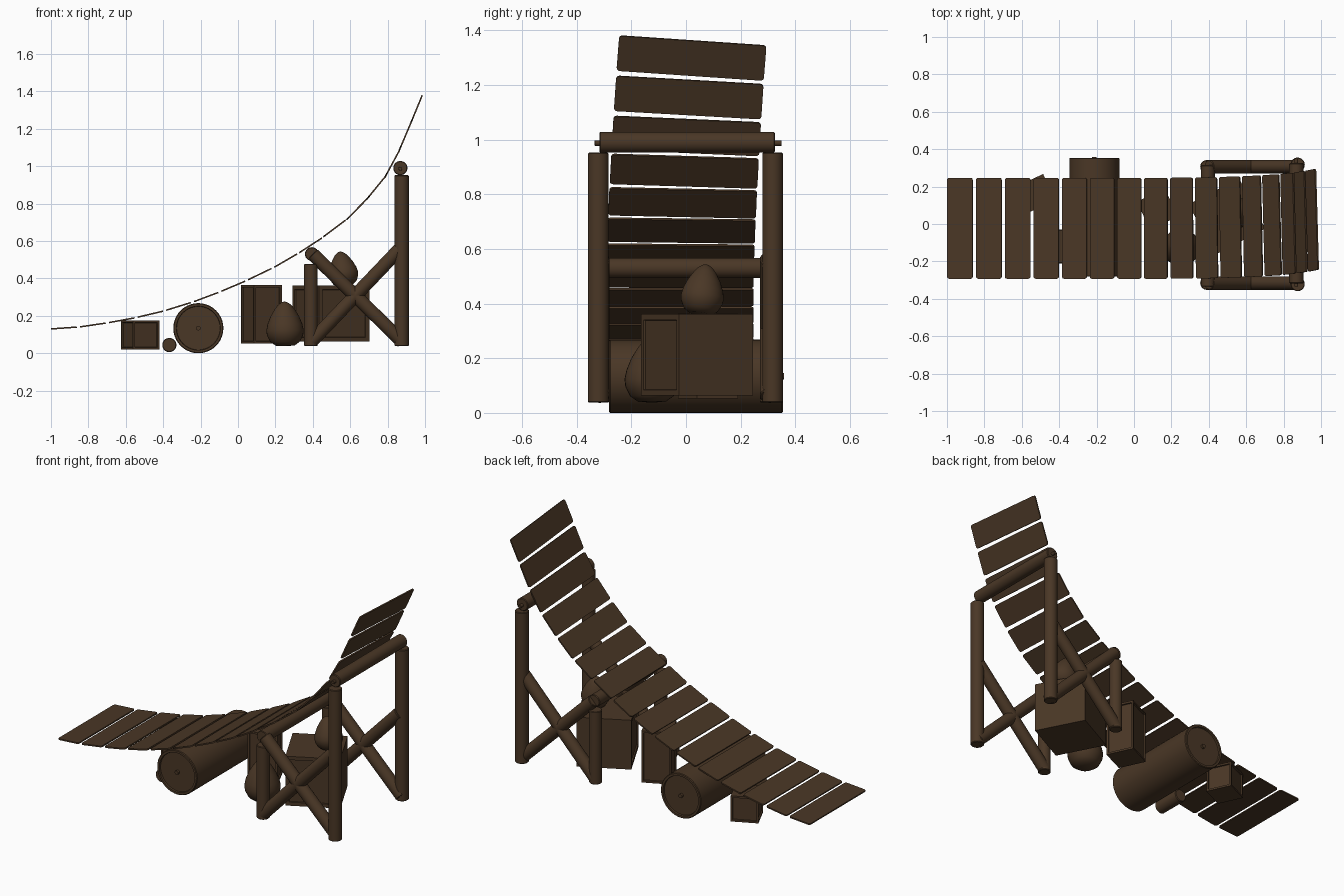
import bpy, bmesh, math
from mathutils import Vector, Matrix

if "Cube" in bpy.data.objects:
    bpy.data.objects.remove(bpy.data.objects["Cube"])

brown = bpy.data.materials.new("dark_brown_wood")
brown.diffuse_color = (0.068, 0.038, 0.019, 1)
brown.use_nodes = True
brown.node_tree.nodes["Principled BSDF"].inputs["Base Color"].default_value = brown.diffuse_color


def finish(name, bm, matrix, smooth=True):
    bmesh.ops.recalc_face_normals(bm, faces=bm.faces[:])
    me = bpy.data.meshes.new(name)
    bm.to_mesh(me)
    bm.free()
    me.materials.append(brown)
    ob = bpy.data.objects.new(name, me)
    bpy.context.collection.objects.link(ob)
    ob.matrix_world = matrix
    if smooth:
        bpy.ops.object.select_all(action='DESELECT')
        ob.select_set(True)
        bpy.context.view_layer.objects.active = ob
        bpy.ops.object.shade_smooth_by_angle(angle=math.radians(35))
    return ob


def lathe(name, base, axis, profile, steps=32):
    """Revolve (radius, height) points around an axis that starts at base."""
    bm = bmesh.new()
    vs = [bm.verts.new((r, 0, h)) for r, h in profile]
    es = [bm.edges.new(p) for p in zip(vs, vs[1:])]
    bmesh.ops.spin(bm, geom=vs + es, cent=(0, 0, 0), axis=(0, 0, 1),
                   angle=2 * math.pi, steps=steps)
    bmesh.ops.remove_doubles(bm, verts=bm.verts[:], dist=1e-5)
    rot = Vector(axis).to_track_quat('Z', 'Y').to_matrix().to_4x4()
    return finish(name, bm, Matrix.Translation(base) @ rot)


def pole(name, a, b, r):
    d = Vector(b) - Vector(a)
    n = d.length
    e = r * 0.1
    return lathe(name, a, d, [(0, 0), (r - e, 0), (r, e), (r, n - e), (r - e, n), (0, n)])


def crate(name, x, y, z, size, height, deg, panel_dirs):
    bm = bmesh.new()
    bmesh.ops.create_cube(bm, size=1, matrix=Matrix.Diagonal((size, size, height, 1)))
    bm.normal_update()
    faces = [f for f in bm.faces if any(f.normal.dot(Vector(d)) > 0.9 for d in panel_dirs)]
    bmesh.ops.inset_individual(bm, faces=faces, thickness=size * 0.1, depth=0)
    bmesh.ops.inset_individual(bm, faces=faces, thickness=0.002, depth=-0.008)
    m = Matrix.Translation((x, y, z + height / 2)) @ Matrix.Rotation(math.radians(deg), 4, 'Z')
    return finish(name, bm, m, False)


# Curved run of planks: evenly spaced along the side profile
curve = [(-1, .13), (-.83, .142), (-.6, .178), (-.4, .225), (-.2, .287), (0, .367), (.2, .463),
         (.4, .58), (.6, .73), (.75, .89), (.83, 1.01), (.905, 1.185), (.978, 1.362)]
pts = [Vector((x, 0, z)) for x, z in curve]
total = sum((b - a).length for a, b in zip(pts, pts[1:]))


def at(s):
    for a, b in zip(pts, pts[1:]):
        n = (b - a).length
        if s <= n:
            return a.lerp(b, s / n)
        s -= n
    return pts[-1]


COUNT, GAP = 16, 0.018
pitch = (total + GAP) / COUNT
for i in range(COUNT):
    p, q = at(i * pitch), at(i * pitch + pitch - GAP)
    u = max(0, (i - 7) / 8)
    t = (q - p).normalized()
    y = Vector((0, 1, 0))
    a = math.radians(4.2) * u ** 1.3
    tx, ty = t * math.cos(a) + y * math.sin(a), y * math.cos(a) - t * math.sin(a)
    n = tx.cross(ty)
    m = Matrix((tx, ty, n)).transposed().to_4x4()
    m.translation = (p + q) / 2 + y * (-.023 + .043 * u * u)
    bm = bmesh.new()
    bmesh.ops.create_cube(bm, size=1, matrix=Matrix.Diagonal((pitch - GAP, .54, .008, 1)))
    corners = [e for e in bm.edges if abs((e.verts[0].co - e.verts[1].co).z) > .004]
    bmesh.ops.bevel(bm, geom=corners, offset=.012, segments=3, profile=.5, affect='EDGES')
    finish(f"plank_{i + 1}", bm, m, False)

# Log frame: posts and crossed braces on both sides
for side, yp, yb in (("front", -.321, -.316), ("back", .317, .306)):
    pole(f"{side}_tall_post", (.875, yp, .038), (.875, yp, .952), .038)
    pole(f"{side}_short_post", (.39, yb, .038), (.39, yb, .478), .036)
    pole(f"{side}_rising_brace", (.39, yb, .06), (.872, yb, .565), .036)
    pole(f"{side}_falling_brace", (.40, yb, .53), (.88, yb, .06), .036)

# Cross beams
pole("top_beam", (.868, -.317, .99), (.868, .325, .99), .038)
pole("top_beam_pin", (.868, -.334, .987), (.868, .35, .987), .010)
pole("low_beam", (.395, -.335, .53), (.395, .315, .53), .037)

# Barrel with recessed ends and plugs
R, L = .134, .635
half = [(0, -.004), (.012, -.004), (.012, .010), (.116, .010), (.118, 0), (R - .004, 0), (R, .004)]
lathe("barrel", (-.212, -.281, R), (0, 1, 0),
      half + [(r, L - h) for r, h in reversed(half)], 40)
pole("small_log", (-.367, -.21, .044), (-.367, -.03, .044), .038)

# Crates
X, Y = (1, 0, 0), (0, 1, 0)
NX, NY = (-1, 0, 0), (0, -1, 0)
crate("small_crate", -.523, .165, .02, .154, .155, 25, (X, Y, NX, NY))
crate("tall_crate", .125, .08, .052, .165, .312, 25, (X, Y, NX, NY))
crate("large_crate", .497, .04, .063, .304, .298, 27.4, (NX, NY))

# Sacks with gathered tops
sack = [(0, 0), (.5, .01), (.8, .1), (.97, .25), (1, .36), (.93, .5), (.76, .68),
        (.53, .84), (.36, .93), (.22, .975), (.12, 1.0), (0, 1.01)]
lathe("floor_sack", (.253, -.125, .038), (-.02, 0, 1), [(r * .1, h * .236) for r, h in sack])
lathe("crate_sack", (.575, .052, .36), (-.17, .12, 1), [(r * .079, h * .185) for r, h in sack])
